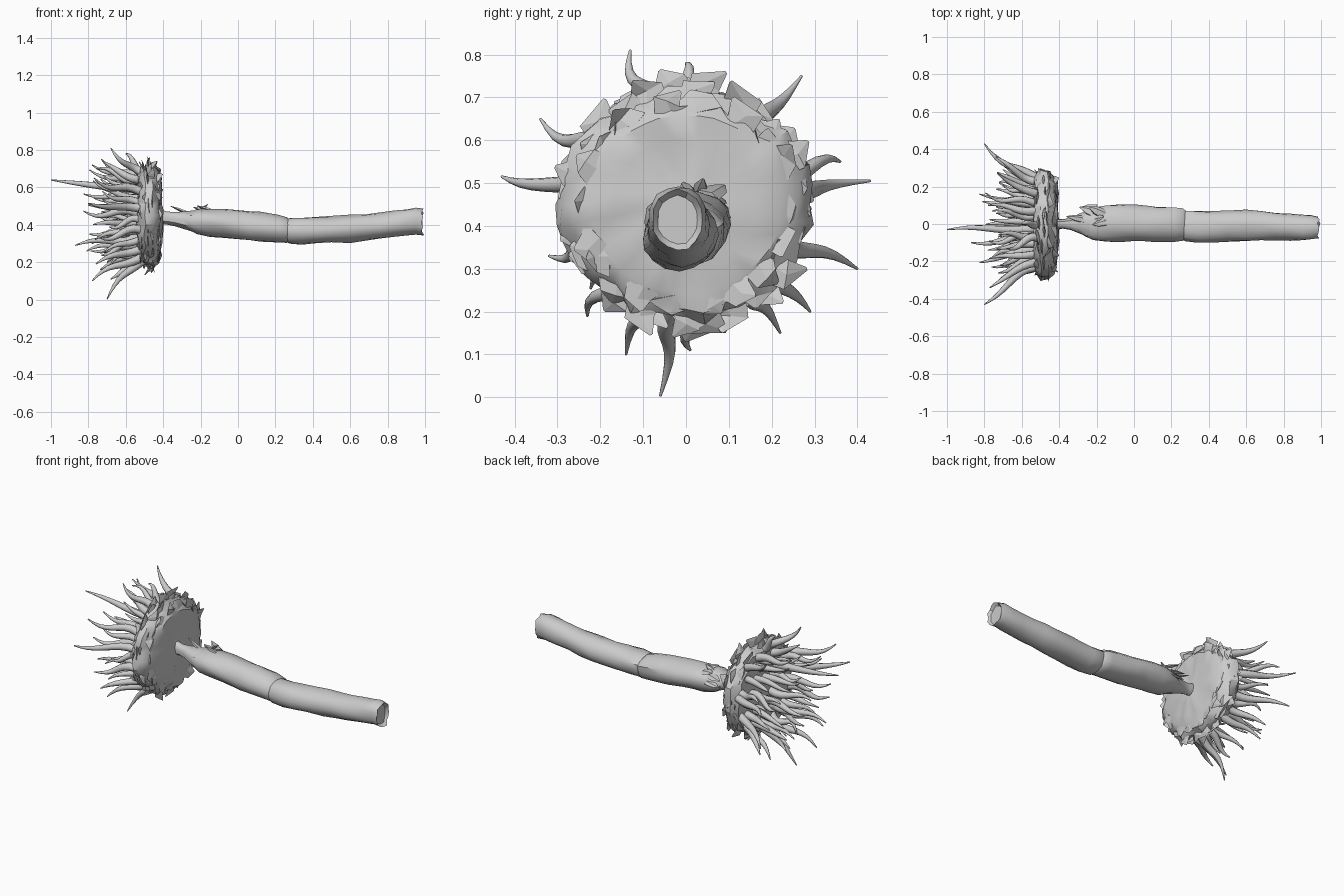
import bpy, bmesh, math, random
from mathutils import Vector, noise

random.seed(7)
CZ = 0.45  # height of the head's centre


def finish(name, bm, angle=40):
    bmesh.ops.recalc_face_normals(bm, faces=bm.faces)
    me = bpy.data.meshes.new(name)
    bm.to_mesh(me)
    bm.free()
    ob = bpy.data.objects.new(name, me)
    bpy.context.collection.objects.link(ob)
    bpy.ops.object.select_all(action='DESELECT')
    ob.select_set(True)
    bpy.context.view_layer.objects.active = ob
    bpy.ops.object.shade_smooth_by_angle(angle=math.radians(angle))
    return ob


def skin(bm, rings):
    # closed surface through equal rings of points
    vs = [[bm.verts.new(p) for p in r] for r in rings]
    n = len(vs[0])
    for a, b in zip(vs, vs[1:]):
        for i in range(n):
            j = (i + 1) % n
            bm.faces.new((a[i], a[j], b[j], b[i]))
    bm.faces.new(vs[0])
    bm.faces.new(vs[-1])


def tube(bm, pts, radii, sides=8, flat=1.0, side_dir=None):
    rings = []
    for k, p in enumerate(pts):
        t = (pts[min(k + 1, len(pts) - 1)] - pts[max(k - 1, 0)]).normalized()
        u = t.cross(side_dir or Vector((0.1, 0.3, 1))).normalized()
        w = t.cross(u)
        rings.append([p + u * math.cos(a) * radii[k] + w * math.sin(a) * radii[k] * flat
                      for a in (2 * math.pi * i / sides for i in range(sides))])
    skin(bm, rings)


def polar(x, r, a):
    return Vector((x, r * math.cos(a), CZ + r * math.sin(a)))


def stem_section(name, stations, sides=16, open_end=0.0):
    # each station: x, centre y, centre z, half width, half height
    bm = bmesh.new()
    rings = []
    for k, (x, y, z, ry, rz) in enumerate(stations):
        ring = []
        for i in range(sides):
            a = 2 * math.pi * i / sides
            s = 1 + 0.12 * noise.noise(Vector((x * 7, math.cos(a) * 1.5, math.sin(a) * 1.5)))
            last = k == len(stations) - 1
            dx = random.uniform(-0.012, 0.008) if last and open_end else 0
            ring.append(Vector((x + dx, y + ry * s * math.cos(a), z + rz * s * math.sin(a))))
        rings.append(ring)
    if open_end:  # recessed broken end
        x, y, z, ry, rz = stations[-1]
        c = Vector((x - open_end, y, z))
        rings.append([c + (p - Vector((x, y, z))) * 0.8 for p in rings[-1]])
    skin(bm, rings)
    return finish(name, bm)


# Stem: two overlapping lengths with a crack between them, and a thin neck
stem_section("stem_lower", [
    (-0.27, 0.0, 0.42, 0.065, 0.045), (-0.22, 0.0, 0.418, 0.088, 0.066),
    (-0.15, 0.005, 0.413, 0.097, 0.075), (-0.08, 0.005, 0.408, 0.097, 0.077),
    (0.0, 0.003, 0.401, 0.095, 0.077), (0.06, 0.0, 0.395, 0.094, 0.077),
    (0.12, 0.0, 0.388, 0.093, 0.077), (0.22, -0.003, 0.378, 0.093, 0.076),
    (0.262, -0.005, 0.373, 0.089, 0.071), (0.275, -0.005, 0.372, 0.078, 0.06)])
stem_section("stem_upper", [
    (0.25, -0.013, 0.37, 0.07, 0.055), (0.275, -0.013, 0.37, 0.084, 0.071),
    (0.34, -0.015, 0.37, 0.086, 0.072), (0.42, -0.015, 0.372, 0.086, 0.071),
    (0.5, -0.012, 0.375, 0.084, 0.07), (0.6, -0.008, 0.38, 0.084, 0.072),
    (0.68, -0.008, 0.388, 0.08, 0.07), (0.76, -0.012, 0.397, 0.076, 0.069),
    (0.84, -0.015, 0.406, 0.073, 0.07), (0.9, -0.018, 0.413, 0.07, 0.071),
    (0.95, -0.018, 0.42, 0.067, 0.072), (0.992, -0.02, 0.414, 0.061, 0.069)], open_end=0.018)
stem_section("neck", [
    (-0.43, 0.0, 0.445, 0.03, 0.045), (-0.38, 0.0, 0.437, 0.026, 0.035),
    (-0.34, 0.0, 0.432, 0.034, 0.038), (-0.29, 0.0, 0.425, 0.055, 0.048),
    (-0.24, 0.0, 0.42, 0.075, 0.058), (-0.2, 0.0, 0.416, 0.08, 0.06)], 12)

# Torn splinters where the stem breaks
bm = bmesh.new()
for base, tip, r in [((-0.25, 0.02, 0.455), (-0.36, 0.04, 0.5), 0.022),
                     ((-0.16, 0.05, 0.47), (-0.24, 0.09, 0.495), 0.03),
                     ((-0.15, 0.01, 0.478), (-0.22, -0.005, 0.502), 0.022),
                     ((-0.19, 0.05, 0.46), (-0.29, 0.09, 0.46), 0.03),
                     ((-0.21, 0.03, 0.47), (-0.16, 0.04, 0.51), 0.02),
                     ((-0.2, 0.08, 0.43), (-0.28, 0.09, 0.42), 0.025)]:
    b, t = Vector(base), Vector(tip)
    tube(bm, [b, b.lerp(t, 0.6), t], [r, r * 0.8, 0.003], 5, 0.4)
finish("splinters", bm, 20)

# Head: lumpy revolved cushion
bm = bmesh.new()
profile = [(-0.405, 0.02), (-0.407, 0.09), (-0.409, 0.16), (-0.414, 0.215), (-0.43, 0.25),
           (-0.46, 0.278), (-0.5, 0.282), (-0.53, 0.25), (-0.54, 0.18), (-0.535, 0.1), (-0.53, 0.02)]
N = 40
rings = []
for x, r in profile:
    ring = []
    for i in range(N):
        a = 2 * math.pi * i / N
        c = Vector((math.cos(a), math.sin(a), 0))
        d = noise.noise(c * r * 14 + Vector((0, 0, x * 4)))
        jag = random.uniform(-0.014, 0.014) if r > 0.24 else 0
        wide = 1 + 0.04 * math.cos(2 * a)  # a little wider than tall
        ring.append(polar(x + 0.018 * d, r * wide * (1 + 0.04 * d) + jag, a))
    rings.append(ring)
skin(bm, rings)
finish("head", bm, 35)

# Ragged thin flaps around the rim
bm = bmesh.new()
for row, (x, r, l) in enumerate([(-0.425, 0.215, 0.06), (-0.455, 0.235, 0.075), (-0.485, 0.24, 0.075), (-0.515, 0.23, 0.07)]):
    for i in range(18):
        a = 2 * math.pi * (i + row * 0.37 + random.uniform(-0.3, 0.3)) / 18
        L = l * random.uniform(0.6, 1.15)
        b = polar(x, r, a)
        m = polar(x + random.uniform(-0.01, 0.01), r + L * 0.6, a + random.uniform(-0.08, 0.08))
        t = polar(x + random.uniform(-0.03, 0.025), r + L, a + random.uniform(-0.14, 0.14))
        w = random.uniform(0.04, 0.06)
        tube(bm, [b, m, t], [w, w * 0.75, 0.004], 4, 0.16, Vector((1, 0, 0.01)))
finish("rim_flaps", bm, 15)

# Tentacles
bm = bmesh.new()


def tentacle(base, tip, r):
    mid = Vector((base.x * 0.45 + tip.x * 0.55, base.y * 0.75 + tip.y * 0.25, base.z * 0.75 + tip.z * 0.25))
    bend = Vector((0, random.uniform(-1, 1), random.uniform(-1, 1))) * 0.02
    pts, radii = [], []
    for k in range(10):
        s = k / 9
        p = base * (1 - s) ** 2 + mid * 2 * s * (1 - s) + tip * s * s
        pts.append(p + bend * math.sin(2 * math.pi * s))
        radii.append(max(0.003, r * (1 - s) ** 0.6 * (1 + 0.1 * math.sin(math.pi * s))))
    tube(bm, pts, radii, 8)


# long outer ones at known tips
for x, y, z in [(-1.0, -0.03, 0.64), (-0.8, -0.43, 0.515), (-0.8, 0.43, 0.505), (-0.7, -0.06, 0.003),
                (-0.68, -0.13, 0.81), (-0.6, 0.0, 0.78), (-0.73, 0.27, 0.75), (-0.78, 0.4, 0.3),
                (-0.77, -0.34, 0.65), (-0.74, 0.36, 0.55), (-0.7, 0.29, 0.2), (-0.78, -0.14, 0.1),
                (-0.68, 0.01, 0.11), (-0.72, 0.22, 0.15), (-0.76, -0.23, 0.19), (-0.87, -0.1, 0.29),
                (-0.78, 0.1, 0.72), (-0.74, -0.32, 0.33), (-0.81, 0.12, 0.26)]:
    a = math.atan2(z - CZ, y)
    R = math.hypot(y, z - CZ)
    tentacle(polar(-0.5, min(0.235, R * 0.75), a), Vector((x, y, z)), 0.025)

# looser rings across the face
for count, r, spread, reach in [(13, 0.2, 1.3, 0.24), (10, 0.14, 1.45, 0.27), (5, 0.07, 1.5, 0.27)]:
    for i in range(count):
        a = 2 * math.pi * (i + random.uniform(-0.25, 0.25)) / count
        tip = polar(-0.53 - reach * random.uniform(0.65, 1.1), r * spread * random.uniform(0.9, 1.15),
                    a + random.uniform(-0.15, 0.15))
        tentacle(polar(-0.515, r, a), tip, random.uniform(0.02, 0.025))
finish("tentacles", bm, 60)
